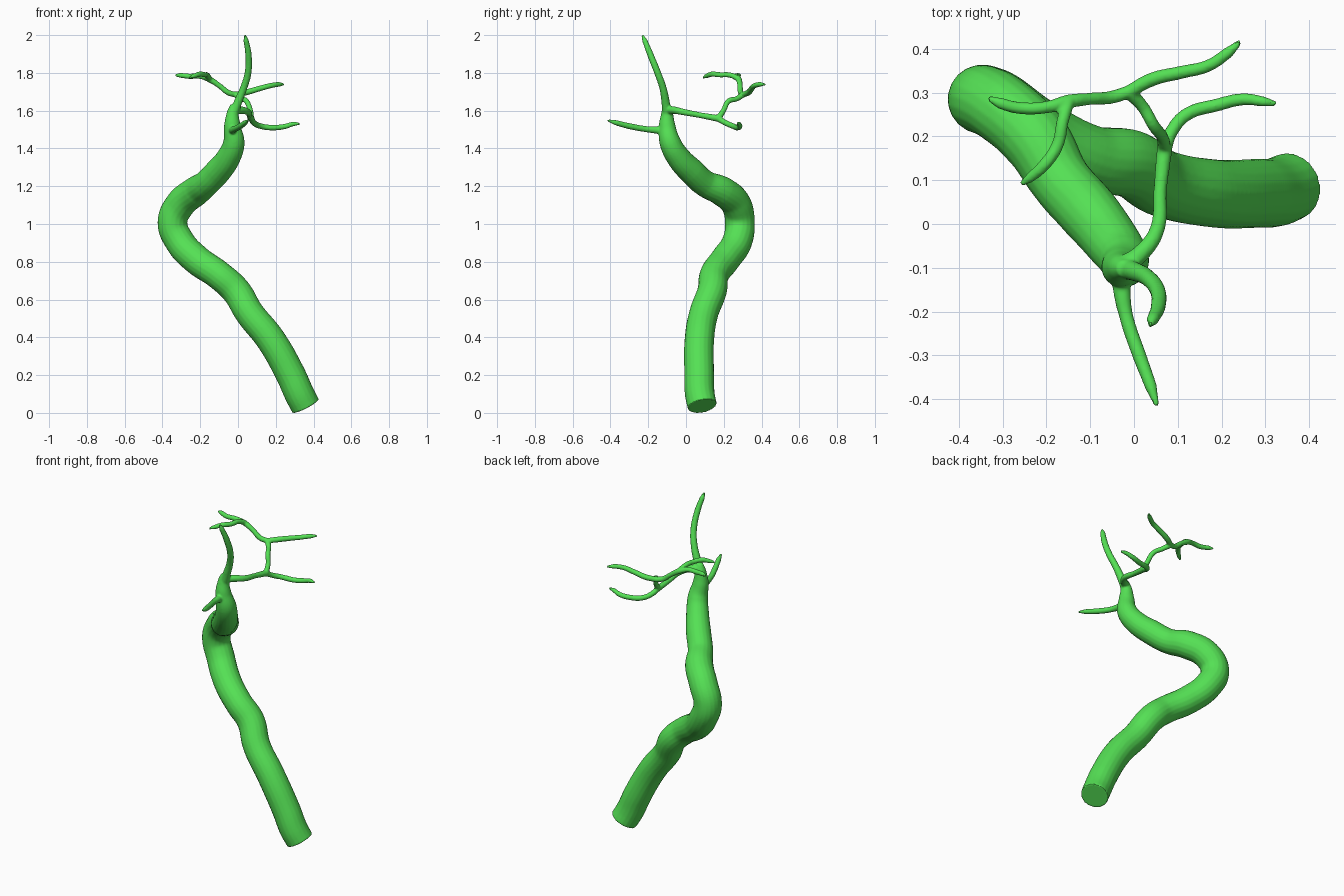
import bpy

parts = []


def vessel(name, points):
    """Round tube through (x, y, z, radius) points."""
    cu = bpy.data.curves.new(name, 'CURVE')
    cu.dimensions = '3D'
    cu.bevel_depth = 1.0
    cu.bevel_resolution = 8
    cu.resolution_u = 10
    cu.use_fill_caps = True
    sp = cu.splines.new('BEZIER')
    sp.bezier_points.add(len(points) - 1)
    for bp, (x, y, z, r) in zip(sp.bezier_points, points):
        bp.co = (x, y, z)
        bp.radius = r
    for bp in sp.bezier_points:
        bp.handle_left_type = bp.handle_right_type = 'AUTO'
    ob = bpy.data.objects.new(name, cu)
    bpy.context.collection.objects.link(ob)
    parts.append(ob)


# Main trunk
vessel("trunk", [
    (0.358, 0.086, 0.036, 0.078), (0.325, 0.073, 0.10, 0.079), (0.28, 0.07, 0.20, 0.079),
    (0.172, 0.071, 0.39, 0.078), (0.06, 0.095, 0.53, 0.077), (-0.01, 0.138, 0.645, 0.078),
    (-0.10, 0.149, 0.728, 0.077), (-0.22, 0.208, 0.812, 0.079), (-0.31, 0.272, 0.91, 0.079),
    (-0.347, 0.285, 1.01, 0.079), (-0.305, 0.265, 1.105, 0.080), (-0.225, 0.193, 1.172, 0.079),
    (-0.168, 0.10, 1.215, 0.070), (-0.105, 0.028, 1.28, 0.070), (-0.052, -0.038, 1.35, 0.064),
    (-0.022, -0.083, 1.43, 0.057),
    (-0.03, -0.10, 1.52, 0.044), (-0.028, -0.10, 1.59, 0.031), (-0.02, -0.102, 1.63, 0.02)])

# Upright tip
vessel("upper_branch", [
    (-0.025, -0.10, 1.58, 0.026), (0.0, -0.108, 1.645, 0.022), (0.03, -0.122, 1.72, 0.019),
    (0.053, -0.15, 1.80, 0.018), (0.055, -0.19, 1.90, 0.017), (0.043, -0.218, 1.97, 0.014),
    (0.037, -0.231, 2.0, 0.006)])

# Forward branch
vessel("front_branch", [
    (-0.03, -0.10, 1.49, 0.022), (-0.028, -0.15, 1.497, 0.02), (-0.018, -0.21, 1.502, 0.016),
    (0.012, -0.30, 1.518, 0.016), (0.038, -0.37, 1.536, 0.014), (0.052, -0.415, 1.549, 0.006)])

# Rear branch up to its first fork
vessel("rear_branch", [
    (-0.03, -0.10, 1.60, 0.024), (0.015, -0.068, 1.603, 0.02), (0.052, -0.015, 1.593, 0.017),
    (0.06, 0.08, 1.575, 0.015), (0.07, 0.175, 1.558, 0.018)])

vessel("rear_right_twig", [
    (0.07, 0.17, 1.558, 0.016), (0.085, 0.21, 1.535, 0.015), (0.12, 0.25, 1.518, 0.015),
    (0.19, 0.272, 1.510, 0.015), (0.25, 0.285, 1.517, 0.014), (0.295, 0.28, 1.53, 0.012),
    (0.325, 0.275, 1.53, 0.006)])

vessel("rear_link", [
    (0.07, 0.17, 1.558, 0.016), (0.065, 0.198, 1.60, 0.014), (0.045, 0.225, 1.65, 0.014),
    (0.02, 0.268, 1.663, 0.014), (-0.012, 0.302, 1.685, 0.016)])

# Second fork
vessel("upper_right_twig", [
    (-0.012, 0.302, 1.685, 0.015), (0.04, 0.33, 1.696, 0.016), (0.11, 0.347, 1.716, 0.015),
    (0.17, 0.362, 1.732, 0.014), (0.215, 0.392, 1.739, 0.013), (0.243, 0.417, 1.739, 0.006)])

vessel("upper_left_twig", [
    (-0.012, 0.302, 1.685, 0.015), (-0.05, 0.29, 1.695, 0.015), (-0.10, 0.286, 1.733, 0.014),
    (-0.15, 0.28, 1.765, 0.016), (-0.20, 0.267, 1.782, 0.014), (-0.26, 0.265, 1.782, 0.014),
    (-0.305, 0.276, 1.787, 0.013), (-0.333, 0.288, 1.787, 0.006)])

vessel("left_forward_twig", [
    (-0.15, 0.28, 1.768, 0.015), (-0.163, 0.235, 1.788, 0.014), (-0.175, 0.18, 1.79, 0.014),
    (-0.205, 0.135, 1.793, 0.014), (-0.235, 0.108, 1.783, 0.012), (-0.258, 0.091, 1.775, 0.006)])

# Fuse all tubes into one continuous skin
bpy.ops.object.select_all(action='DESELECT')
for ob in parts:
    ob.select_set(True)
bpy.context.view_layer.objects.active = parts[0]
bpy.ops.object.convert(target='MESH')
bpy.ops.object.join()
artery = bpy.context.view_layer.objects.active
artery.name = "branching_artery"

remesh = artery.modifiers.new("fuse", 'REMESH')
remesh.mode = 'VOXEL'
remesh.voxel_size = 0.005
smooth = artery.modifiers.new("soften", 'SMOOTH')
smooth.factor = 0.5
smooth.iterations = 3
bpy.ops.object.modifier_apply(modifier="fuse")
bpy.ops.object.modifier_apply(modifier="soften")
bpy.ops.object.shade_smooth_by_angle()

# Green skin
mat = bpy.data.materials.new("green")
mat.diffuse_color = (0.09, 0.75, 0.09, 1.0)
artery.data.materials.clear()
artery.data.materials.append(mat)
